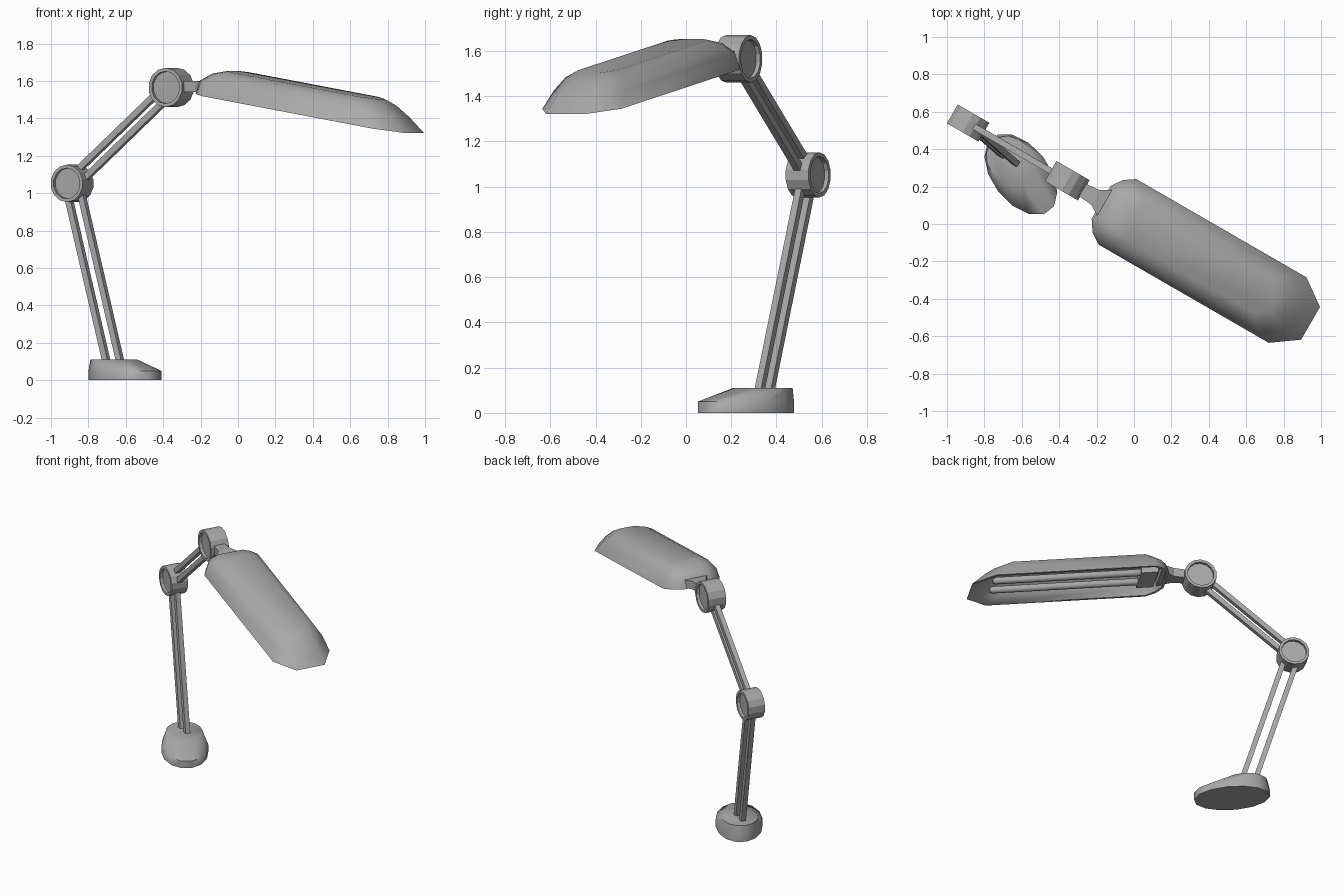
import bpy, bmesh, math
from mathutils import Matrix, Vector

cube = bpy.data.objects.get("Cube")
if cube:
    bpy.data.objects.remove(cube, do_unlink=True)

grey = bpy.data.materials.new("warm_grey_metal")
grey.use_nodes = True
grey.diffuse_color = (0.4, 0.4, 0.4, 1)
shader = next(n for n in grey.node_tree.nodes if n.type == "BSDF_PRINCIPLED")
shader.inputs["Base Color"].default_value = (0.4, 0.4, 0.4, 1)

# The lamp is built along local x, then swung round to its resting direction
SWING = Matrix.Rotation(math.radians(-30), 4, "Z")


def loft(name, rings, matrix=SWING, smooth=None):
    """Skin a list of equal-length rings and cap both ends."""
    bm = bmesh.new()
    loops = [[bm.verts.new(matrix @ Vector(p)) for p in ring] for ring in rings]
    n = len(loops[0])
    for a, b in zip(loops, loops[1:]):
        for i in range(n):
            j = (i + 1) % n
            bm.faces.new((a[i], a[j], b[j], b[i]))
    bm.faces.new(loops[0])
    bm.faces.new(loops[-1])
    bmesh.ops.recalc_face_normals(bm, faces=bm.faces)
    mesh = bpy.data.meshes.new(name)
    bm.to_mesh(mesh)
    bm.free()
    mesh.materials.append(grey)
    obj = bpy.data.objects.new(name, mesh)
    bpy.context.collection.objects.link(obj)
    if smooth:
        bpy.ops.object.select_all(action="DESELECT")
        obj.select_set(True)
        bpy.context.view_layer.objects.active = obj
        bpy.ops.object.shade_smooth_by_angle(angle=math.radians(smooth))
    return obj


def circle(n):
    return [(math.cos(2 * math.pi * (i + 0.5) / n), math.sin(2 * math.pi * (i + 0.5) / n))
            for i in range(n)]


def joint(name, centre, radius, half):
    """Drum lying across the arm with a recessed disc on each side."""
    c = Vector(centre)
    profile = [(0.82, half - 0.02), (0.82, half), (1, half),
               (1, -half), (0.82, -half), (0.82, 0.02 - half)]
    loft(name, [[c + Vector((radius * s * x, d, radius * s * z)) for x, z in circle(14)]
                for s, d in profile])


def rod_pair(name, start, end, spacing, size=0.033):
    """Two parallel square rods between two points."""
    a, b = Vector(start), Vector(end)
    side = (b - a).cross(Vector((0, 1, 0))).normalized()
    across = side.cross(b - a).normalized()
    for label, sign in (("front", 1), ("rear", -1)):
        shift = side * sign * spacing / 2
        rings = [[p + shift + (side * i + across * j) * size / 2
                  for i, j in ((1, 1), (-1, 1), (-1, -1), (1, -1))] for p in (a, b)]
        loft(f"{name}_{label}_rod", rings)


# Egg-shaped foot, with its flat top set towards the back
foot_frame = Matrix.Translation((-0.605, 0.265, 0)) @ Matrix.Rotation(math.radians(-52), 4, "Z")
loft("base", [[(cx + a * x, b * y, z) for x, y in circle(14)]
              for cx, a, b, z in ((0, 0.25, 0.152, 0), (0, 0.25, 0.152, 0.05),
                                  (-0.095, 0.14, 0.118, 0.11))],
     foot_frame, 60)

# Arms and joints
elbow = (-1.038, 0.024, 1.052)
wrist = (-0.425, 0.022, 1.565)
rod_pair("lower_arm", (-0.745, -0.034, 0.08), elbow, 0.082)
rod_pair("upper_arm", elbow, wrist, 0.062)
joint("elbow_joint", elbow, 0.1, 0.058)
joint("head_joint", wrist, 0.105, 0.0625)

# Flared neck between joint and shade
loft("neck", [[(u, 0.02 + w * s, z) for s, z in ((-1, lo), (1, lo), (1, hi), (-1, hi))]
              for u, w, lo, hi in ((-0.36, 0.035, 1.54, 1.6), (-0.25, 0.045, 1.54, 1.6),
                                   (-0.16, 0.1, 1.54, 1.59))])


def head_point(u, v, h):
    """Point at height h over the sloping rim of the shade."""
    return (u, v + 0.012, 1.5 - 0.165 * u + h)


def shade_ring(u0, u1, w, h):
    k = w / 0.2
    half = [(u0, w * 0.5), (u0 + 0.04 * k, w * 0.8), (u0 + 0.1 * k, w),
            (u1 - 0.14 * k, w), (u1, w * 0.5)]
    outline = half + [(u, -v) for u, v in reversed(half)]
    return [head_point(u, v, h) for u, v in outline]


# Hollow shade: outer skin from the top down, then the inner skin back up
outer = [(-0.04, 0.87, 0.1, 0.147), (-0.12, 0.93, 0.15, 0.12),
         (-0.19, 1.0, 0.182, 0.07), (-0.21, 1.083, 0.202, 0)]
inner = [(u0 + 0.016, u1 - 0.018, w - 0.016, max(h - 0.014, 0)) for u0, u1, w, h in reversed(outer)]
loft("lamp_shade", [shade_ring(*r) for r in outer + inner], smooth=50)

# Two light tubes and the socket that holds them
for side, v in (("left", 0.06), ("right", -0.06)):
    loft(f"{side}_light_tube",
         [[head_point(u, v + r * x, 0.035 + r * y) for x, y in circle(12)]
          for u, r in ((-0.05, 0.024), (0.92, 0.024), (0.94, 0.014))], smooth=40)
loft("tube_socket", [[head_point(u, v, h) for v, h in
                      ((-0.1, 0.01), (0.1, 0.01), (0.1, 0.07), (-0.1, 0.07))]
                     for u in (-0.14, -0.03)])
